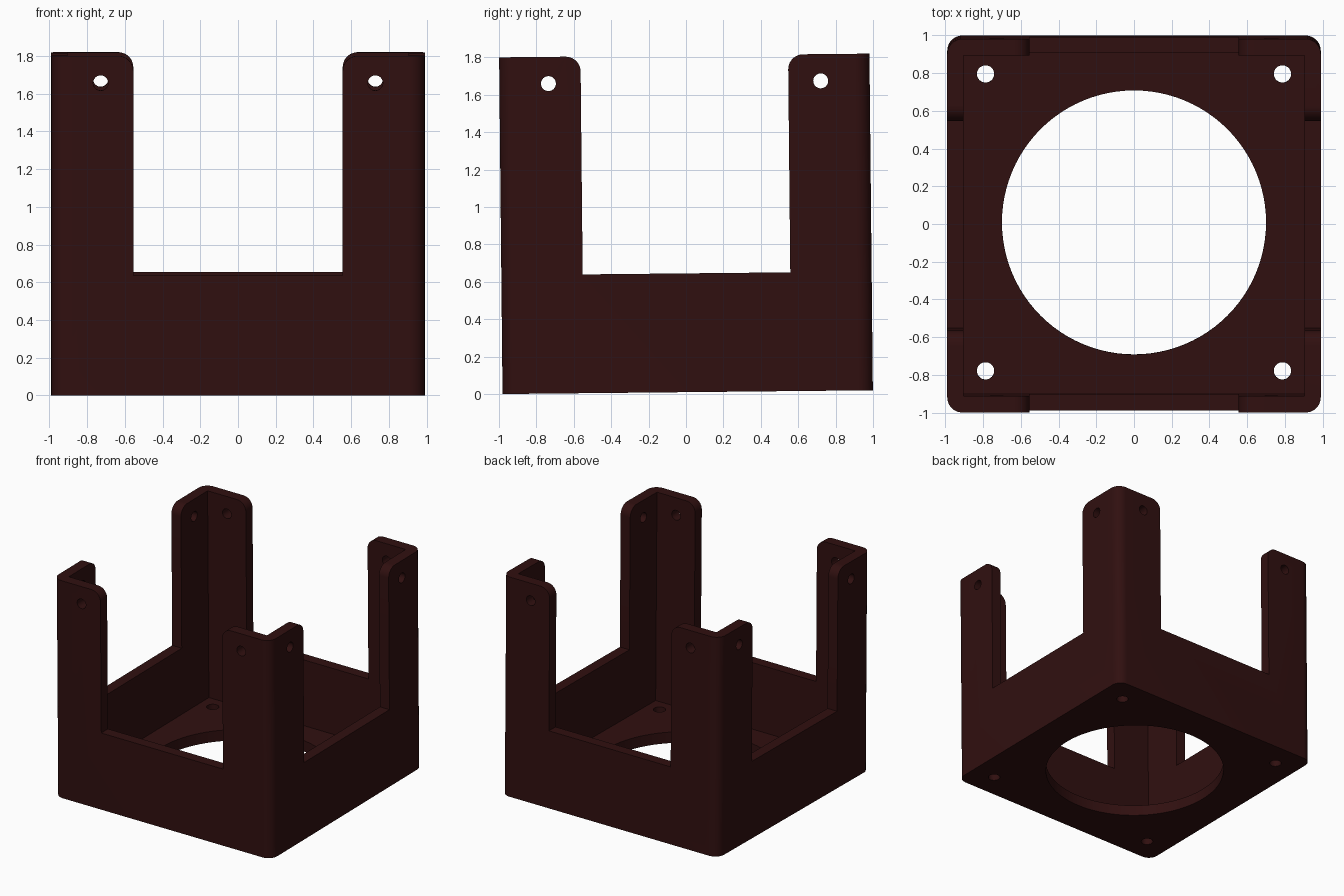
import bpy, bmesh, math
from mathutils import Matrix

if "Cube" in bpy.data.objects:
    bpy.data.objects.remove(bpy.data.objects["Cube"])

S, H = 0.99, 1.80          # half width, height
WALL, FLOOR = 0.087, 0.09  # thicknesses
R = 0.08                   # corner rounding
NOTCH, SILL = 0.555, 0.635 # half width and bottom of side openings


def prism(name, pts, a, b, matrix=Matrix()):
    """Extrude a 2D outline from height a to height b, then orient it."""
    bm = bmesh.new()
    f = bm.faces.new([bm.verts.new((x, y, a)) for x, y in pts])
    r = bmesh.ops.extrude_face_region(bm, geom=[f])
    vs = [v for v in r["geom"] if isinstance(v, bmesh.types.BMVert)]
    bmesh.ops.translate(bm, verts=vs, vec=(0, 0, b - a))
    bmesh.ops.transform(bm, matrix=matrix, verts=bm.verts)
    bmesh.ops.recalc_face_normals(bm, faces=bm.faces)
    me = bpy.data.meshes.new(name)
    bm.to_mesh(me)
    bm.free()
    ob = bpy.data.objects.new(name, me)
    bpy.context.collection.objects.link(ob)
    return ob


def arc(cx, cy, r, a0, a1, n):
    return [(cx + r * math.cos(math.radians(a0 + (a1 - a0) * i / n)),
             cy + r * math.sin(math.radians(a0 + (a1 - a0) * i / n))) for i in range(n + 1)]


def circle(cx, cy, r, n):
    return arc(cx, cy, r, 0, 360, n)[:-1]


# Rounded square block
c = S - R
outline = []
for k, (sx, sy) in enumerate([(1, 1), (-1, 1), (-1, -1), (1, -1)]):
    outline += arc(sx * c, sy * c, R, 90 * k, 90 * k + 90, 10)
body = prism("fan_bracket", outline, 0, H)

# Inner cavity
i = S - WALL
cutters = [prism("cavity_cutter", [(-i, -i), (i, -i), (i, i), (-i, i)], FLOOR, H + 0.3)]

# Side openings with rounded post tops, and post holes, in both directions
half = [(NOTCH, SILL)] + arc(NOTCH + R, H - R, R, 180, 90, 10) + [(NOTCH + R, H + 0.2)]
notch = half + [(-x, y) for x, y in reversed(half)]
along_y = Matrix.Rotation(math.pi / 2, 4, 'X')
along_x = Matrix.Rotation(math.pi / 2, 4, 'Z') @ along_y
for m in (along_y, along_x):
    cutters.append(prism("opening_cutter", notch, -1.2, 1.2, m))
    for s in (-1, 1):
        cutters.append(prism("post_hole_cutter", circle(s * 0.728, 1.657, 0.04, 32), -1.2, 1.2, m))

# Floor openings
cutters.append(prism("fan_hole_cutter", circle(0, 0, 0.70, 96), -0.2, 0.3))
for sx in (-1, 1):
    for sy in (-1, 1):
        cutters.append(prism("screw_hole_cutter", circle(sx * 0.787, sy * 0.787, 0.046, 32), -0.2, 0.3))

bpy.context.view_layer.objects.active = body
body.select_set(True)
for cut in cutters:
    cut.hide_render = True
    mod = body.modifiers.new("cut", 'BOOLEAN')
    mod.operation, mod.solver, mod.object = 'DIFFERENCE', 'EXACT', cut
    bpy.ops.object.modifier_apply(modifier=mod.name)
    bpy.data.objects.remove(cut)

for o in bpy.context.selected_objects:
    o.select_set(o is body)
bpy.ops.object.shade_smooth_by_angle(angle=math.radians(30))

# Slight lean of the whole part about x
body.rotation_euler.x = 0.0101
body.location = (0, 0.009, 0.01)

mat = bpy.data.materials.new("dark_red")
mat.diffuse_color = (0.03, 0.005, 0.005, 1)
mat.use_nodes = True
mat.node_tree.nodes["Principled BSDF"].inputs["Base Color"].default_value = mat.diffuse_color
body.data.materials.append(mat)
